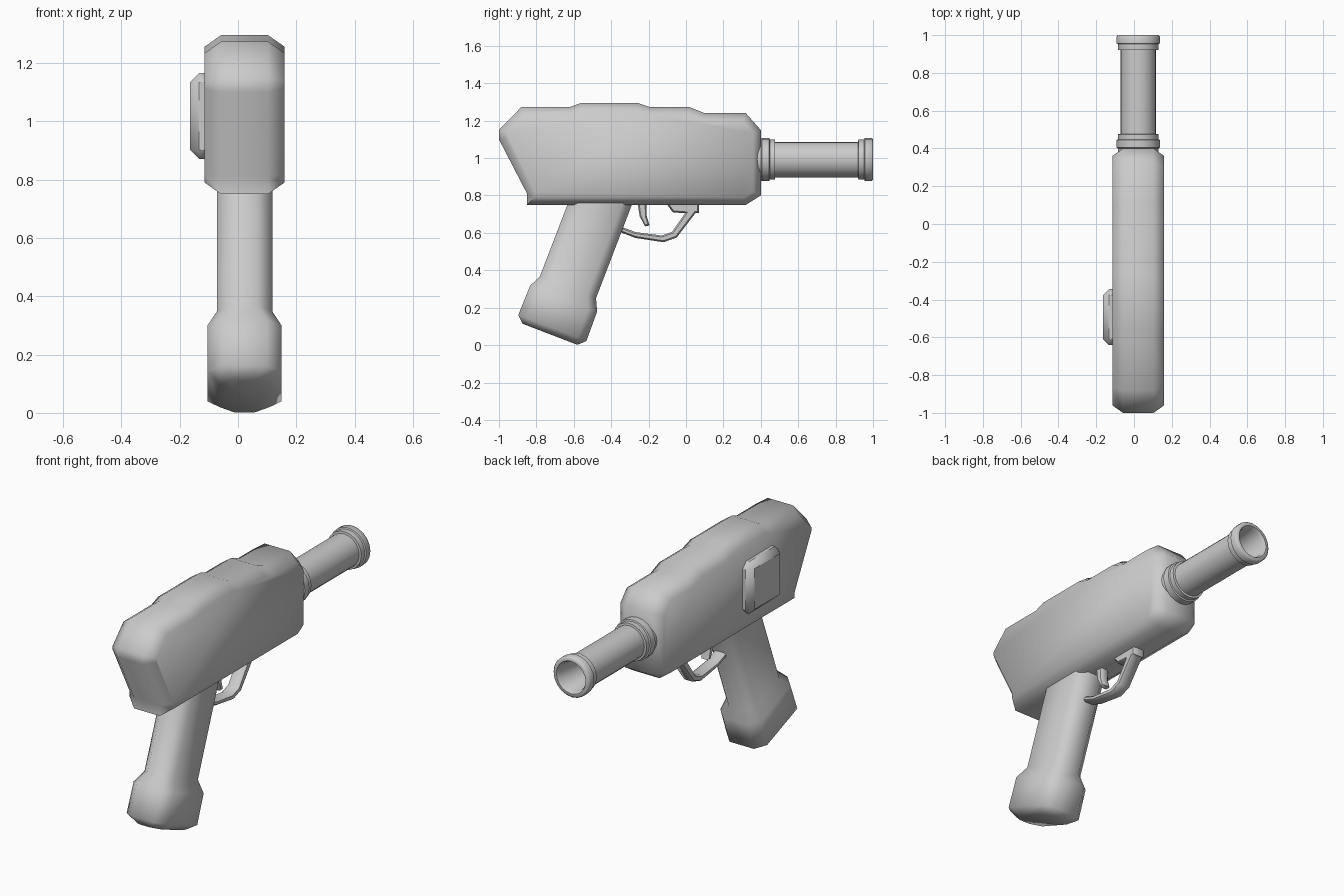
import bpy, bmesh, math
from mathutils import Vector

if "Cube" in bpy.data.objects:
    bpy.data.objects.remove(bpy.data.objects["Cube"])

CX = 0.0225  # mid-plane of the gun


def loft(name, rings, angle=50, caps=True):
    """Skin a list of equal-length closed rings into one object."""
    bm = bmesh.new()
    vs = [[bm.verts.new(p) for p in r] for r in rings]
    n = len(rings[0])
    for a, b in zip(vs, vs[1:]):
        for i in range(n):
            j = (i + 1) % n
            bm.faces.new((a[i], a[j], b[j], b[i]))
    if caps:
        bm.faces.new(vs[0])
        bm.faces.new(vs[-1])
    bmesh.ops.recalc_face_normals(bm, faces=bm.faces)
    me = bpy.data.meshes.new(name)
    bm.to_mesh(me)
    bm.free()
    ob = bpy.data.objects.new(name, me)
    bpy.context.collection.objects.link(ob)
    smooth(ob, angle)
    return ob


def smooth(ob, angle):
    bpy.ops.object.select_all(action='DESELECT')
    bpy.context.view_layer.objects.active = ob
    ob.select_set(True)
    bpy.ops.object.shade_smooth_by_angle(angle=math.radians(angle))


def inset(prof, d):
    """Shrink a counter-clockwise profile by d with mitred corners."""
    out = []
    for i, p in enumerate(prof):
        p, a, b = Vector(p), Vector(prof[i - 1]), Vector(prof[(i + 1) % len(prof)])
        e1, e2 = (p - a).normalized(), (b - p).normalized()
        n1, n2 = Vector((-e1.y, e1.x)), Vector((-e2.y, e2.x))
        out.append(p + (n1 + n2) * d / (1 + n1.dot(n2)))
    return out


def slab(name, prof, half, cx, cin, angle=50):
    """Extrude a y-z profile across x with chamfered rims."""
    small = inset(prof, cin)
    rings = [[(CX + x, y, z) for y, z in pr] for x, pr in
             ((-half, small), (cx - half, prof), (half - cx, prof), (half, small))]
    return loft(name, rings, angle)


# Main housing
slab("body", [(-0.85, 0.75), (0.32, 0.75), (0.4, 0.80), (0.4, 1.15), (0.32, 1.24),
              (0.10, 1.24), (0.02, 1.272), (-0.19, 1.272), (-0.26, 1.295), (-0.56, 1.295),
              (-0.62, 1.273), (-0.88, 1.273), (-1.0, 1.15), (-1.0, 1.10), (-0.85, 0.81)],
     0.1375, 0.057, 0.04, 65)

# Trigger guard and trigger
slab("trigger_guard", [(0.07, 0.705), (0.07, 0.77), (-0.115, 0.77), (-0.07, 0.71),
                       (-0.005, 0.705), (-0.075, 0.605), (-0.13, 0.586), (-0.27, 0.604),
                       (-0.38, 0.645), (-0.38, 0.615), (-0.27, 0.573), (-0.12, 0.55),
                       (-0.05, 0.575), (0.05, 0.705)],
     0.035, 0.012, 0.008)
slab("trigger", [(-0.26, 0.77), (-0.248, 0.69), (-0.22, 0.635), (-0.195, 0.64),
                 (-0.21, 0.69), (-0.212, 0.77)], 0.025, 0.01, 0.007)

# Grip: chamfered sections along a leaning axis (height, half depth, half width)
tilt = math.radians(21)
u = Vector((0, math.cos(tilt), -math.sin(tilt)))
v = Vector((0, math.sin(tilt), math.cos(tilt)))
base = Vector((CX, -0.7275, 0.058))
rings = []
for h, d, w in ((0, .157, .085), (.036, .195, .127), (.204, .192, .127),
                (.268, .161, .095), (.85, .161, .095)):
    c = 0.05
    sec = []
    for sx, sy in ((1, 1), (-1, 1), (-1, -1), (1, -1)):
        pair = [(sx * w, sy * (d - c)), (sx * (w - c), sy * d)]
        sec += pair if sx * sy > 0 else pair[::-1]
    rings.append([base + Vector((x, 0, 0)) + u * y + v * h for x, y in sec])
loft("grip", rings, 60)

# Barrel: turned profile (y, radius) with collar, muzzle rings and hollow bore
N = 20
turned = [(0.32, .108), (0.40, .108), (0.405, .115), (0.445, .115), (0.448, .107),
          (0.475, .107), (0.477, .095), (0.92, .095), (0.922, .107), (0.953, .107),
          (0.956, .115), (0.992, .115), (1.0, .108), (1.0, .092), (0.98, .082), (0.80, .07)]
loft("barrel", [[(CX + r * math.cos(2 * math.pi * i / N), y,
                  0.992 + r * math.sin(2 * math.pi * i / N)) for i in range(N)]
                for y, r in turned], 50)

# Raised side panel on the left
bpy.ops.mesh.primitive_cube_add(size=1, location=(-0.1225, -0.4925, 1.0175))
panel = bpy.context.object
panel.name = "side_panel"
panel.scale = (0.085, 0.295, 0.295)
bpy.ops.object.transform_apply(location=False, rotation=False, scale=True)
bev = panel.modifiers.new("bevel", 'BEVEL')
bev.width = 0.032
bev.segments = 1
smooth(panel, 40)
